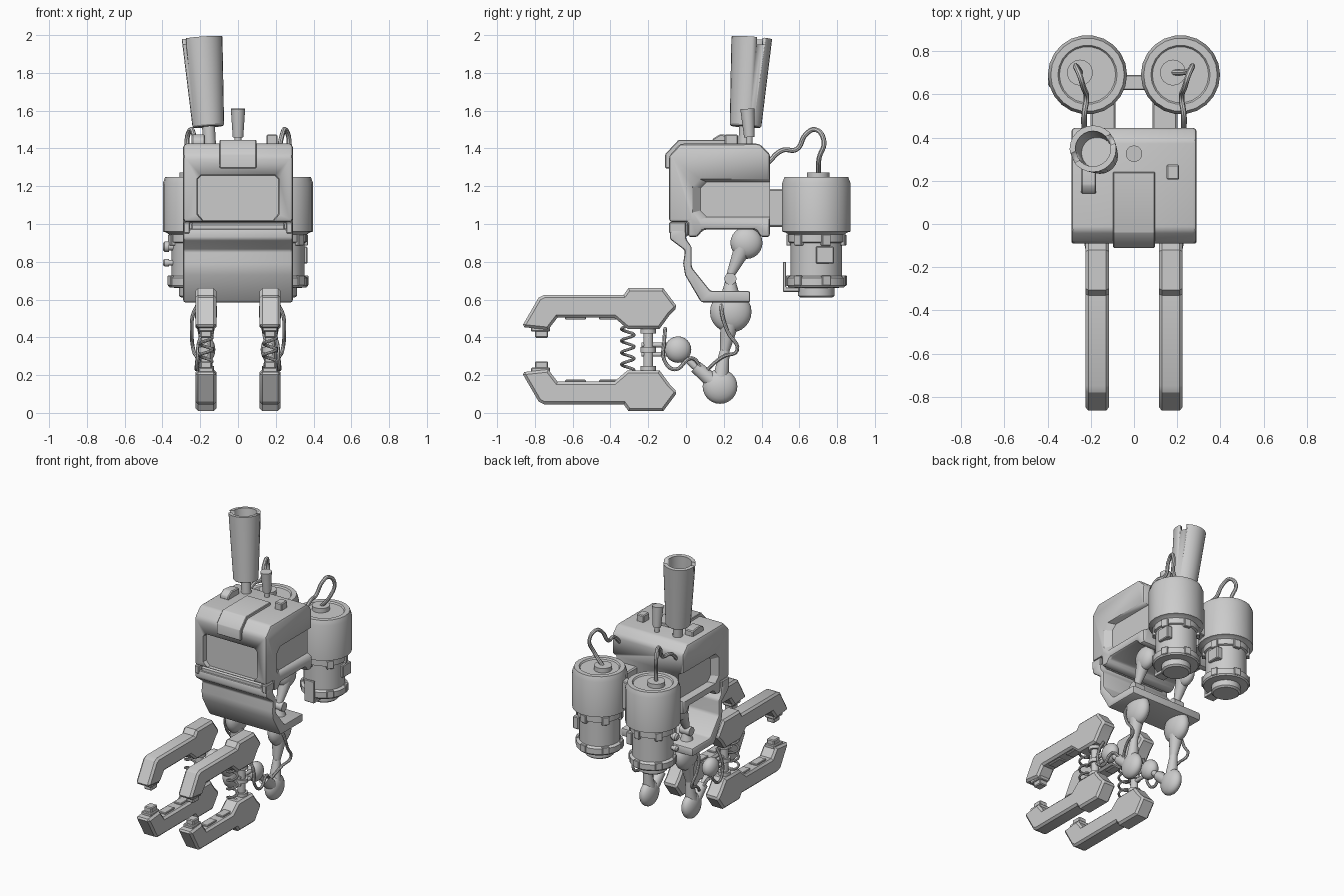
import bpy, bmesh, math
from mathutils import Matrix, Vector

if "Cube" in bpy.data.objects:
    bpy.data.objects.remove(bpy.data.objects["Cube"])


def finish(name, bm, bevel=0.0, segs=1, sharp=30):
    bmesh.ops.remove_doubles(bm, verts=bm.verts, dist=1e-5)
    bmesh.ops.recalc_face_normals(bm, faces=bm.faces)
    if bevel:
        edges = [e for e in bm.edges if e.calc_face_angle(0) > math.radians(sharp)]
        bmesh.ops.bevel(bm, geom=edges, offset=bevel, segments=segs, affect='EDGES',
                        profile=0.5, clamp_overlap=True)
    me = bpy.data.meshes.new(name)
    bm.to_mesh(me)
    bm.free()
    ob = bpy.data.objects.new(name, me)
    bpy.context.collection.objects.link(ob)
    smooth(ob)
    return ob


def activate(ob):
    bpy.ops.object.select_all(action='DESELECT')
    ob.select_set(True)
    bpy.context.view_layer.objects.active = ob


def smooth(ob):
    activate(ob)
    bpy.ops.object.shade_smooth_by_angle(angle=math.radians(30))


def prism(name, pts, a, b, axis='x', bevel=0.0, segs=1, taper=1.0, sharp=30):
    """Extrude a (y,z) profile along x, or an (x,z) profile along y; taper scales end b."""
    bm = bmesh.new()
    cu = (min(p[0] for p in pts) + max(p[0] for p in pts)) / 2
    cv = (min(p[1] for p in pts) + max(p[1] for p in pts)) / 2
    rings = []
    for w, k in ((a, 1.0), (b, taper)):
        ps = [(cu + (u - cu) * k, cv + (v - cv) * k) for u, v in pts]
        rings.append([bm.verts.new((w, u, v) if axis == 'x' else (u, w, v)) for u, v in ps])
    n = len(pts)
    bm.faces.new(rings[0])
    bm.faces.new(rings[1])
    for i in range(n):
        j = (i + 1) % n
        bm.faces.new((rings[0][i], rings[0][j], rings[1][j], rings[1][i]))
    return finish(name, bm, bevel, segs, sharp)


def box(name, c, d, bevel=0.0, rz=0.0):
    bm = bmesh.new()
    m = Matrix.Translation(c) @ Matrix.Rotation(rz, 4, 'Z') @ Matrix.Diagonal((*d, 1))
    bmesh.ops.create_cube(bm, size=1, matrix=m)
    return finish(name, bm, bevel)


def lathe(name, prof, p, axis=(0, 0, 1), seg=20):
    """Revolve (radius, height) points around an axis starting at p."""
    m = Matrix.Translation(p) @ Vector((0, 0, 1)).rotation_difference(Vector(axis)).to_matrix().to_4x4()
    bm = bmesh.new()
    rings = [[bm.verts.new(m @ Vector((r * math.cos(2 * math.pi * i / seg),
                                       r * math.sin(2 * math.pi * i / seg), h)))
              for i in range(seg)] for r, h in prof]
    for r0, r1 in zip(rings, rings[1:]):
        for i in range(seg):
            j = (i + 1) % seg
            bm.faces.new((r0[i], r0[j], r1[j], r1[i]))
    return finish(name, bm)


def rod(name, p, q, r1, r2=None, seg=14):
    d = Vector(q) - Vector(p)
    r2 = r1 if r2 is None else r2
    return lathe(name, [(0, 0), (r1, 0), (r2, d.length), (0, d.length)], p, d, seg)


def disc(name, c, r, half=0.05):
    bm = bmesh.new()
    m = (Matrix.Translation(c) @ Matrix.Diagonal((half, r, r, 1)) @ Matrix.Rotation(math.pi / 2, 4, 'Y'))
    bmesh.ops.create_uvsphere(bm, u_segments=24, v_segments=12, radius=1, matrix=m)
    return finish(name, bm)


def tube(name, pts, r):
    cu = bpy.data.curves.new(name, 'CURVE')
    cu.dimensions = '3D'
    cu.bevel_depth, cu.bevel_resolution, cu.resolution_u = r, 2, 6
    cu.use_fill_caps = True
    sp = cu.splines.new('BEZIER')
    sp.bezier_points.add(len(pts) - 1)
    for bp, p in zip(sp.bezier_points, pts):
        bp.co = p
        bp.handle_left_type = bp.handle_right_type = 'AUTO'
    ob = bpy.data.objects.new(name, cu)
    bpy.context.collection.objects.link(ob)
    activate(ob)
    bpy.ops.object.convert(target='MESH')
    smooth(bpy.context.object)


def cut(ob, cutter):
    cutter.hide_render = True
    mod = ob.modifiers.new('cut', 'BOOLEAN')
    mod.operation, mod.object, mod.solver = 'DIFFERENCE', cutter, 'EXACT'
    activate(ob)
    bpy.ops.object.modifier_apply(modifier=mod.name)
    bpy.data.objects.remove(cutter)


# Main body with side and front recesses
body = prism('body', [(-.09, 1.01), (-.09, 1.36), (-.03, 1.425), (.39, 1.425), (.445, 1.37), (.445, .93),
                      (.395, .93), (.37, .97), (.09, .97), (.06, .93), (.01, .93), (.01, 1.01)],
             -.29, .29, bevel=.018, segs=2)
for s in (-1, 1):
    cut(body, prism('side_cutter', [(.03, 1.06), (.03, 1.2), (.07, 1.24), (.6, 1.24), (.6, 1.02), (.07, 1.02)],
                    s * .295, s * .25, taper=.84))
cut(body, prism('front_cutter', [(-.22, 1.05), (-.22, 1.24), (-.2, 1.26), (.2, 1.26), (.22, 1.24),
                                 (.22, 1.05), (.19, 1.015), (-.19, 1.015)], -.1, -.06, axis='y', taper=.97))
prism('top_hood', [(-.11, 1.295), (-.11, 1.37), (-.04, 1.445), (.24, 1.445), (.24, 1.41), (-.02, 1.41),
                   (-.08, 1.35), (-.08, 1.295)], -.097, .097, bevel=.004)
for s in (-1, 1):
    box('front_clip', (s * .272, -.045, .98), (.035, .09, .06), .006)
box('front_lower_rim', (0, -.03, .97), (.5, .09, .07), .01)

# Lower front plate and hip shelf
prism('lower_plate', [(-.085, .975), (-.085, .92), (-.005, .86), (-.015, .79), (-.005, .73), (.08, .585),
                      (.34, .585), (.34, .645), (.13, .645), (.03, .77), (.03, .88), (0, .92), (0, .975)],
      -.29, .29, bevel=.012, segs=2)

# Roof stack, small antenna, lever and block
base, tip = Vector((-.157, .315, 1.515)), Vector((-.19, .348, 1.985))
H = (tip - base).length
stack = lathe('stack', [(0, 0), (.078, 0), (.084, .008), (.108, H), (.082, H), (.072, .2), (0, .2)],
              base, tip - base, 24)
cut(stack, box('notch_cutter', (-.19, .35, 1.99), (.4, .045, .08), rz=.45))
rod('stack_stem', (-.15, .31, 1.41), (-.157, .315, 1.53), .034)
prism('stack_lever', [(.14, 1.42), (.14, 1.45), (.18, 1.475), (.27, 1.465), (.27, 1.42)], -.245, -.175, bevel=.006)
rod('antenna_stem', (0, .335, 1.42), (0, .335, 1.47), .018)
rod('antenna', (0, .335, 1.46), (0, .325, 1.61), .028, .038, 18)
box('roof_block', (.18, .24, 1.447), (.058, .07, .055), .006)

# Rear tanks
for s in (-1, 1):
    n = 'right_' if s > 0 else 'left_'
    cx, cy = s * .215, .69
    lathe(n + 'tank', [(0, .61), (.085, .61), (.097, .62), (.097, .66), (.148, .665), (.156, .675), (.156, .715),
                       (.137, .725), (.137, .9), (.15, .905), (.15, .945), (.165, .955), (.183, .96), (.183, 1.215),
                       (.17, 1.25), (.137, 1.25), (.13, 1.24), (0, 1.24)], (cx, cy, 0), seg=22)
    rod(n + 'tank_cap', (cx - .035, cy + .01, 1.23), (cx - .035, cy + .01, 1.272), .06, seg=16)
    box(n + 'tank_bracket', (s * .143, .5, 1.085), (.115, .2, .2), .008)
    box(n + 'tank_box', (cx + .13, .735, .835), (.045, .095, .09), .005)
    for k in range(6):
        a = k * math.pi / 3 + .35
        box(n + 'tank_clip', (cx + .145 * math.cos(a), cy + .145 * math.sin(a), .915), (.025, .05, .06), .004, a)
        box(n + 'tank_foot', (cx + .15 * math.cos(a), cy + .15 * math.sin(a), .7), (.02, .05, .055), .004, a)
    prism(n + 'tank_hook', [(.513, .64), (.513, .8), (.53, .8), (.53, .665), (.6, .665), (.6, .64)],
          cx - .04, cx + .04, bevel=.004)
    tube(n + 'tank_hose', [(s * .23, .43, 1.32), (s * .23, .51, 1.39), (s * .22, .585, 1.395), (s * .235, .635, 1.475),
                           (s * .25, .685, 1.5), (s * .27, .73, 1.44), (s * .25, .705, 1.35),
                           (cx - .035, .7, 1.26)], .013)
box('tank_link', (0, .655, 1.085), (.14, .07, .2), .005)
for z, r in ((.88, .028), (.795, .02)):
    rod('tank_knob', (-.33, .66, z), (-.375, .66, z), r * .7)
    lathe('tank_knob_head', [(0, 0), (r, .004), (r, .026), (r * .6, .036), (0, .036)], (-.362, .66, z), (-1, 0, 0), 14)

# Legs with claws
CLAW = [(-.75, .625), (-.33, .625), (-.305, .66), (-.12, .66), (-.045, .56), (-.085, .52), (-.14, .445),
        (-.31, .445), (-.38, .505), (-.68, .505), (-.73, .44), (-.87, .455), (-.78, .61)]
for s in (-1, 1):
    n = 'right_' if s > 0 else 'left_'
    x = s * .17
    # hip, knee, ankle and wrist discs with links between
    disc(n + 'hip', (x, .32, .9), .085)
    rod(n + 'hip_link', (x, .3, .87), (x, .235, .73), .048, .022)
    rod(n + 'hip_pin', (x - .04, .235, .71), (x + .04, .235, .71), .032)
    rod(n + 'hip_foot', (x, .235, .71), (x, .235, .64), .024, .045)
    disc(n + 'knee', (x, .237, .535), .11, .06)
    rod(n + 'shin_upper', (x, .23, .47), (x, .205, .33), .05, .026)
    rod(n + 'shin_lower', (x, .205, .33), (x, .182, .17), .026, .045)
    disc(n + 'ankle', (x, .18, .14), .092)
    rod(n + 'ankle_link', (x, .15, .16), (x, .05, .245), .042, .035)
    rod(n + 'wrist_link', (x, .06, .235), (x, -.03, .32), .02)
    disc(n + 'wrist', (x, -.042, .335), .07)
    for z in (.31, .36):
        rod(n + 'prong', (x, -.06, z), (x, -.235, z), .013)
    # claw hinge post and spring
    rod(n + 'claw_post', (x, -.2, .21), (x, -.2, .46), .027)
    for z in (.235, .335, .435):
        rod(n + 'post_collar', (x, -.2, z - .014), (x, -.2, z + .014), .042)
    tube(n + 'claw_spring', [(x + .033 * math.cos(i * math.pi / 3), -.308 + .033 * math.sin(i * math.pi / 3),
                              .21 + .25 * i / 24) for i in range(25)], .008)
    # upper and lower claw, the lower one flipped
    for part, f in (('upper_', lambda z: z), ('lower_', lambda z: .67 - z)):
        prism(n + part + 'claw', [(y, f(z)) for y, z in CLAW], x - .055, x + .055, bevel=.014, sharp=60)
        box(n + part + 'tip_pad', (x, -.765, f(.425)), (.06, .07, .055), .006)
        box(n + part + 'tip_pad_base', (x, -.77, f(.445)), (.08, .1, .03), .005)
        for y in (-.585, -.405):
            box(n + part + 'grip_pad', (x, y, f(.505)), (.06, .11, .022), .004)
    # hydraulic hoses
    xo = s * .235
    tube(n + 'leg_hose', [(s * .19, .19, .6), (xo, .19, .53), (s * .245, .22, .43), (xo, .27, .33), (s * .22, .2, .3),
                          (s * .2, .14, .255), (x, .09, .2)], .01)
    tube(n + 'claw_hose', [(x, -.11, .45), (s * .205, -.115, .38), (s * .215, -.115, .28), (s * .22, -.06, .23),
                           (s * .21, .03, .29), (s * .19, .08, .24)], .01)
